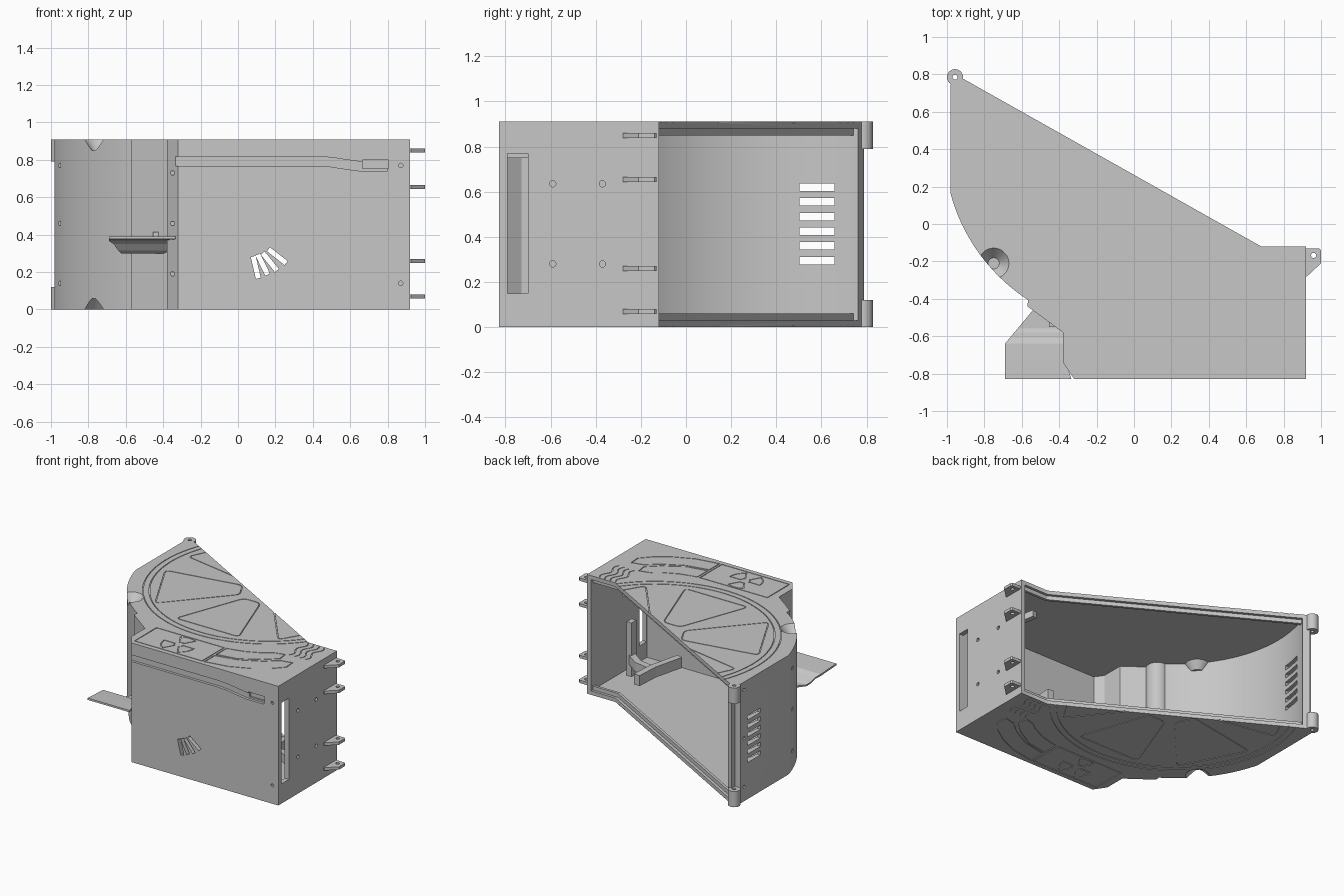
import bpy, bmesh
from math import sin, cos, pi, radians
from mathutils import Vector, Matrix

if "Cube" in bpy.data.objects:
    bpy.data.objects.remove(bpy.data.objects["Cube"])

H = 0.91       # overall height
FRONT = -0.828
WALL = 0.035
grey = bpy.data.materials.new("plain_grey")
grey.use_nodes = True
grey.diffuse_color = (0.57, 0.57, 0.57, 1)
grey.node_tree.nodes["Principled BSDF"].inputs["Base Color"].default_value = (0.57, 0.57, 0.57, 1)


# ---- helpers ----
def finish(name, bm):
    bmesh.ops.recalc_face_normals(bm, faces=bm.faces)
    me = bpy.data.meshes.new(name)
    bm.to_mesh(me)
    bm.free()
    me.materials.append(grey)
    ob = bpy.data.objects.new(name, me)
    bpy.context.collection.objects.link(ob)
    return ob


def prism(bm, pts, z0, z1):
    lo = [bm.verts.new((x, y, z0)) for x, y in pts]
    hi = [bm.verts.new((x, y, z1)) for x, y in pts]
    bm.faces.new(lo)
    bm.faces.new(hi)
    for i in range(len(pts)):
        j = (i + 1) % len(pts)
        bm.faces.new((lo[i], lo[j], hi[j], hi[i]))


def box(bm, c, s, tilt=0):
    m = Matrix.Translation(c) @ Matrix.Rotation(tilt, 4, 'Y') @ Matrix.Diagonal((*s, 1))
    bmesh.ops.create_cube(bm, size=1, matrix=m)


def cyl(bm, c, r, h, axis='Z', r2=None, seg=24):
    turn = {'X': Matrix.Rotation(pi / 2, 4, 'Y'), 'Y': Matrix.Rotation(pi / 2, 4, 'X'), 'Z': Matrix()}[axis]
    bmesh.ops.create_cone(bm, cap_ends=True, segments=seg, radius1=r, radius2=r if r2 is None else r2,
                          depth=h, matrix=Matrix.Translation(c) @ turn)


def arc(cx, cy, r, a0, a1, n):
    return [(cx + r * cos(radians(a0 + (a1 - a0) * i / n)),
             cy + r * sin(radians(a0 + (a1 - a0) * i / n))) for i in range(n + 1)]


def offset(pts, dist):
    """Move each edge of a closed loop inward by its own distance."""
    out, n = [], len(pts)
    for i in range(n):
        a, p, b = (Vector(pts[k % n]) for k in (i - 1, i, i + 1))
        u, v = (p - a).normalized(), (b - p).normalized()
        n1, n2 = Vector((-u.y, u.x)), Vector((-v.y, v.x))
        d1, d2 = dist[i - 1], dist[i]
        det = n1.x * n2.y - n1.y * n2.x
        if abs(det) < 1e-4:
            out.append(tuple(p + n1 * d1))
        else:
            out.append((p.x + (d1 * n2.y - d2 * n1.y) / det, p.y + (n1.x * d2 - n2.x * d1) / det))
    return out


def rounded(pts, r=0.04, closed=True):
    out, n = [], len(pts)
    for i in range(n):
        p = Vector(pts[i])
        if not closed and i in (0, n - 1):
            out.append(tuple(p))
            continue
        a = p + (Vector(pts[i - 1]) - p).normalized() * r
        b = p + (Vector(pts[(i + 1) % n]) - p).normalized() * r
        for k in range(5):
            t = k / 4
            out.append(tuple(a * (1 - t) ** 2 + p * 2 * t * (1 - t) + b * t * t))
    return out


def ribbon(bm, pts, w, z0, z1, closed=False):
    """Sweep a rectangular section along a flat path."""
    n, rings, new = len(pts), [], []
    for i in range(n):
        p = Vector(pts[i])
        a = Vector(pts[i - 1]) if closed or i else p
        b = Vector(pts[(i + 1) % n]) if closed or i < n - 1 else p
        u = (p - a).normalized() if p != a else (b - p).normalized()
        v = (b - p).normalized() if p != b else u
        m = (Vector((-u.y, u.x)) + Vector((-v.y, v.x))).normalized()
        m *= w / 2 / max(0.4, m.dot(Vector((-u.y, u.x))))
        l, r = p + m, p - m
        rings.append([bm.verts.new(c) for c in ((*l, z0), (*r, z0), (*r, z1), (*l, z1))])
        new += rings[-1]
    for i in range(n if closed else n - 1):
        a, b = rings[i], rings[(i + 1) % n]
        for k in range(4):
            bm.faces.new((a[k], a[(k + 1) % 4], b[(k + 1) % 4], b[k]))
    if not closed:
        bm.faces.new(rings[0])
        bm.faces.new(rings[-1])
    return new


def cut(target, cutter):
    mod = target.modifiers.new("cut", 'BOOLEAN')
    mod.operation, mod.solver, mod.object, mod.use_self = 'DIFFERENCE', 'EXACT', cutter, True
    dg = bpy.context.evaluated_depsgraph_get()
    me = bpy.data.meshes.new_from_object(target.evaluated_get(dg))
    target.modifiers.clear()
    target.data = me
    bpy.data.objects.remove(cutter)


def smooth(ob):
    bpy.ops.object.select_all(action='DESELECT')
    ob.select_set(True)
    bpy.context.view_layer.objects.active = ob
    bpy.ops.object.shade_smooth_by_angle(angle=radians(30))


# ---- housing: hollow drum and box, open along the slanted back ----
CX, CY = -0.03, 0.42
outline = ([(-0.98, 0.814)] + arc(CX, CY, 0.985, 195, 237, 20) +
           [(-0.57, -0.44), (-0.38, -0.58), (-0.38, -0.74), (-0.32, FRONT),
            (0.92, FRONT), (0.92, -0.12), (0.68, -0.12)])
bm = bmesh.new()
prism(bm, outline, 0, H)
housing = finish("housing", bm)

inner = offset(outline, [WALL] * (len(outline) - 2) + [-0.1, -0.1])
bm = bmesh.new()
prism(bm, arc(CX, CY, 0.925, 150, 236, 36) + inner[22:], 0.03, H - 0.03)
cavity = finish("cavity_cutter", bm)
bm = bmesh.new()
cyl(bm, (-0.56, -0.415, H / 2), 0.08, 1.2)       # column left standing inside
for z, r in ((0.045, (0.11, 0.05)), (H - 0.045, (0.05, 0.11))):
    cyl(bm, (-0.75, -0.21, z), r[0], 0.09, r2=r[1])   # shells behind the dents
cut(cavity, finish("boss_cutter", bm))
cut(housing, cavity)

# ---- vents, slots, dents and screw dimples ----
bm = bmesh.new()
box(bm, (-1, 0.86, H / 2), (0.13, 0.23, 1.2))    # corner cleared for the hinge posts
for i in range(6):
    box(bm, (-0.98, 0.58, 0.295 + i * 0.065), (0.2, 0.155, 0.033))
for x, z, t in ((0.095, 0.225, 13), (0.132, 0.24, 26), (0.17, 0.255, 39), (0.21, 0.285, 52)):
    box(bm, (x, -0.8, z), (0.027, 0.2, 0.12), -radians(t))
box(bm, (0.92, -0.745, 0.46), (0.1, 0.09, 0.62))
box(bm, (0.735, FRONT, 0.777), (0.14, 0.1, 0.045))
for z, r in ((H - 0.025, (0.03, 0.09)), (0.025, (0.09, 0.03))):
    cyl(bm, (-0.75, -0.21, z), r[0], 0.07, r2=r[1])
for y in (-0.59, -0.37):
    for z in (0.28, 0.635):
        cyl(bm, (0.92, y, z), 0.014, 0.03, 'X', seg=12)
for x, y, zs in ((0.87, FRONT, (0.14, 0.77)), (-0.95, 0.08, (0.14, 0.46, 0.77)), (-0.35, -0.78, (0.19, 0.46, 0.73))):
    for z in zs:
        cyl(bm, (x, y, z), 0.012, 0.03, 'Y', seg=12)
for z in (0.11, 0.48, 0.85):
    cyl(bm, (-0.98, 0.7, z), 0.012, 0.03, 'X', seg=12)
cut(housing, finish("opening_cutter", bm))

# long recessed grip line on the front
bm = bmesh.new()
path = [(-0.335, 0.793), (0.4, 0.793), (0.5, 0.788), (0.58, 0.775), (0.65, 0.766), (0.8, 0.766)]
verts = ribbon(bm, path, 0.05, -0.02, 0.015)
bmesh.ops.transform(bm, verts=verts, matrix=Matrix.Translation((0, FRONT, 0)) @ Matrix.Rotation(pi / 2, 4, 'X'))
cut(housing, finish("grip_cutter", bm))

# ---- fine engraved lines on the lid and the base ----
loops = [rounded(p) for p in (
    [(-0.81, 0.28), (-0.56, -0.2), (-0.16, 0.25), (-0.23, 0.385)],
    [(-0.1, 0.215), (0.04, 0.215), (0.23, -0.32), (-0.3, -0.32)])]
loops += [[(-0.32, -0.525), (0.25, -0.525), (0.25, -0.79), (-0.32, -0.79)],
          [(0.27, -0.525), (0.4, -0.495), (0.52, -0.44), (0.58, -0.395), (0.66, -0.375), (0.67, -0.45),
           (0.58, -0.53), (0.43, -0.62), (0.27, -0.648)],
          [(0.27, -0.668), (0.45, -0.63), (0.6, -0.55), (0.69, -0.475), (0.78, -0.455), (0.785, -0.54),
           (0.71, -0.62), (0.6, -0.695), (0.45, -0.76), (0.27, -0.79)]]
for a in (90, 210, 330):
    loops.append(arc(-0.035, -0.66, 0.125, a - 30, a + 30, 8) + arc(-0.035, -0.66, 0.035, a + 30, a - 30, 3))
lines = [arc(CX, CY, r, 150, 330, 72) for r in (0.83, 0.875)]
lines += [rounded(p, closed=False) for p in ([(-0.71, 0.76), (-0.81, 0.555), (-0.33, 0.465)],
                                             [(0.13, 0.24), (0.48, -0.2), (0.6, 0.0)])]
for x in (0.685, 0.73, 0.775, 0.82):
    lines.append([(x + 0.016 * sin(i * pi / 6), -0.13 - i * 0.013) for i in range(19)])
for z in (0, H):
    bm = bmesh.new()
    for group, closed in ((loops, True), (lines, False)):
        for p in group:
            ribbon(bm, p, 0.006, z - 0.005, z + 0.005, closed)
    cut(housing, finish("engraving_cutter", bm))
smooth(housing)

# ---- raised lips around the opening ----
bm = bmesh.new()
for z in (0.03, H - 0.06):
    ribbon(bm, [(0.89, -0.15), (0.67, -0.15), (-0.91, 0.738)], 0.02, z, z + 0.03)
finish("opening_lips", bm)

# ---- hinge posts and hinge tabs ----
for name, z in (("lower_hinge_post", 0.06), ("upper_hinge_post", H - 0.06)):
    bm = bmesh.new()
    cyl(bm, (-0.957, 0.785, z), 0.043, 0.12)
    post = finish(name, bm)
    bm = bmesh.new()
    cyl(bm, (-0.957, 0.785, z), 0.013, 0.2, seg=12)
    cut(post, finish("pin_cutter", bm))
    smooth(post)
for i, z in enumerate((0.07, 0.26, 0.655, 0.85)):
    bm = bmesh.new()
    prism(bm, [(0.91, -0.28), (0.925, -0.28), (1.0, -0.21), (1.0, -0.14), (0.99, -0.13), (0.91, -0.13)],
          z - 0.011, z + 0.011)
    tab = finish("hinge_tab_%d" % (i + 1), bm)
    bm = bmesh.new()
    cyl(bm, (0.96, -0.168, z), 0.014, 0.1, seg=12)
    cut(tab, finish("pin_cutter", bm))

# ---- side tray: thin sheet dropping toward the housing ----
bm = bmesh.new()
rows = [(FRONT, 0.39, -0.69, -0.335), (-0.72, 0.385, -0.69, -0.37), (-0.64, 0.38, -0.69, -0.37),
        (-0.61, 0.36, -0.665, -0.37), (-0.58, 0.325, -0.64, -0.37),
        (-0.56, 0.312, -0.623, -0.37), (-0.46, 0.312, -0.54, -0.5)]
edge = [(bm.verts.new((a, y, z)), bm.verts.new((b, y, z))) for y, z, a, b in rows]
for (a, b), (c, d) in zip(edge, edge[1:]):
    bm.faces.new((a, b, d, c))
tray = finish("side_tray", bm)
tray.modifiers.new("thickness", 'SOLIDIFY').thickness = 0.014
bm = bmesh.new()
box(bm, (-0.44, -0.53, 0.4), (0.03, 0.04, 0.03))
finish("tray_stop", bm)

# ---- inner lever and the grip behind the front slot ----
bm = bmesh.new()
box(bm, (0.81, -0.5, 0.235), (0.04, 0.06, 0.41))
ribbon(bm, [(0.81, -0.5), (0.7, -0.42), (0.58, -0.4)], 0.05, 0.12, 0.19)
ribbon(bm, [(0.57, -0.22), (0.56, -0.4), (0.5, -0.64)], 0.05, 0.12, 0.2)
finish("inner_lever", bm)
bm = bmesh.new()
box(bm, (0.735, -0.745, 0.78), (0.18, 0.1, 0.06))
ribbon(bm, [(0.73, -0.72), (0.72, -0.4), (0.69, -0.25)], 0.04, 0.75, 0.8)
finish("grip_lever", bm)
